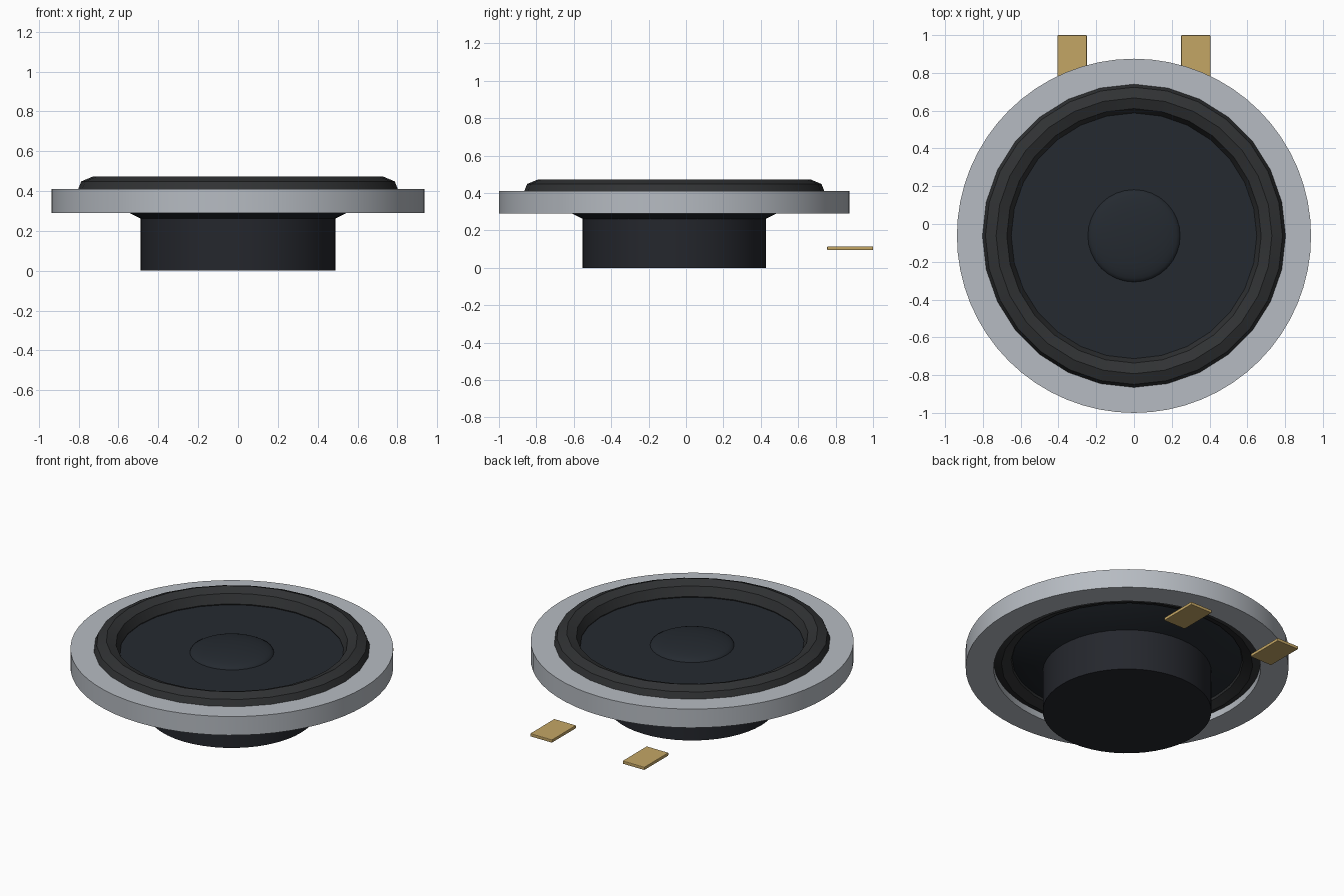
import bpy
import math

if "Cube" in bpy.data.objects:
    bpy.data.objects.remove(bpy.data.objects["Cube"])

CY = -0.0625  # driver axis sits slightly forward so the tabs reach y = 1


def material(name, rgb):
    m = bpy.data.materials.new(name)
    m.diffuse_color = (*rgb, 1)
    m.use_nodes = True
    m.node_tree.nodes["Principled BSDF"].inputs["Base Color"].default_value = m.diffuse_color
    return m


METAL = material("frame_metal", (0.47, 0.50, 0.54))
RUBBER = material("rubber", (0.03, 0.032, 0.034))
CONE = material("cone_black", (0.018, 0.023, 0.03))
MAGNET = material("magnet_black", (0.018, 0.02, 0.026))
BRASS = material("brass", (0.55, 0.38, 0.13))


def lathe(name, profile, sides, mat, closed=False, smooth=30):
    """Revolve (radius, z) points about the driver axis; radius 0 makes a pole."""
    verts, rings, faces = [], [], []
    for r, z in profile:
        n = 1 if r == 0 else sides
        rings.append([len(verts) + i for i in range(n)])
        for i in range(n):
            a = 2 * math.pi * i / sides
            verts.append((r * math.cos(a), r * math.sin(a), z))
    pairs = list(zip(rings, rings[1:]))
    if closed:
        pairs.append((rings[-1], rings[0]))
    for a, b in pairs:
        for i in range(sides):
            j = (i + 1) % sides
            quad = [a[i % len(a)], a[j % len(a)], b[j % len(b)], b[i % len(b)]]
            faces.append(list(dict.fromkeys(quad)))
    me = bpy.data.meshes.new(name)
    me.from_pydata(verts, [], faces)
    me.materials.append(mat)
    ob = bpy.data.objects.new(name, me)
    ob.location.y = CY
    bpy.context.collection.objects.link(ob)
    bpy.ops.object.select_all(action='DESELECT')
    ob.select_set(True)
    bpy.context.view_layer.objects.active = ob
    bpy.ops.object.shade_smooth_by_angle(angle=math.radians(smooth))
    return ob


# Magnet block at the back of the driver
lathe("magnet", [(0, 0), (0.49, 0), (0.49, 0.275), (0, 0.275)], 48, MAGNET)

# Mounting flange with open centre
lathe("mounting_flange", [(0.775, 0.29), (0.9375, 0.29), (0.9375, 0.41), (0.775, 0.41)],
      64, METAL, closed=True)

# Cone: sloped underside with a flat front face
lathe("cone", [(0, 0.255), (0.475, 0.255), (0.74, 0.385), (0, 0.385)], 64, CONE)

# Rubber surround: octagonal-section ring
section = [(0.73 + 0.08 * math.cos(k * math.pi / 4), 0.392 + 0.08 * math.sin(k * math.pi / 4))
           for k in range(8)]
lathe("surround", section, 28, RUBBER, closed=True)

# Shallow dust cap
dome = [(0.245 * math.cos(t * math.pi / 16), 0.384 + 0.042 * math.sin(t * math.pi / 16))
        for t in range(8)] + [(0, 0.426)]
lathe("dust_cap", dome, 32, CONE, smooth=40)

# Terminal tabs
for side, x in (("left", -0.3275), ("right", 0.3275)):
    bpy.ops.mesh.primitive_cube_add(size=1, location=(x, 0.8775, 0.105))
    tab = bpy.context.object
    tab.name = f"terminal_{side}"
    tab.scale = (0.155, 0.245, 0.02)
    bpy.ops.object.transform_apply(location=False, scale=True)
    tab.data.materials.append(BRASS)
    bevel = tab.modifiers.new("bevel", 'BEVEL')
    bevel.width = 0.004
    bevel.segments = 2
